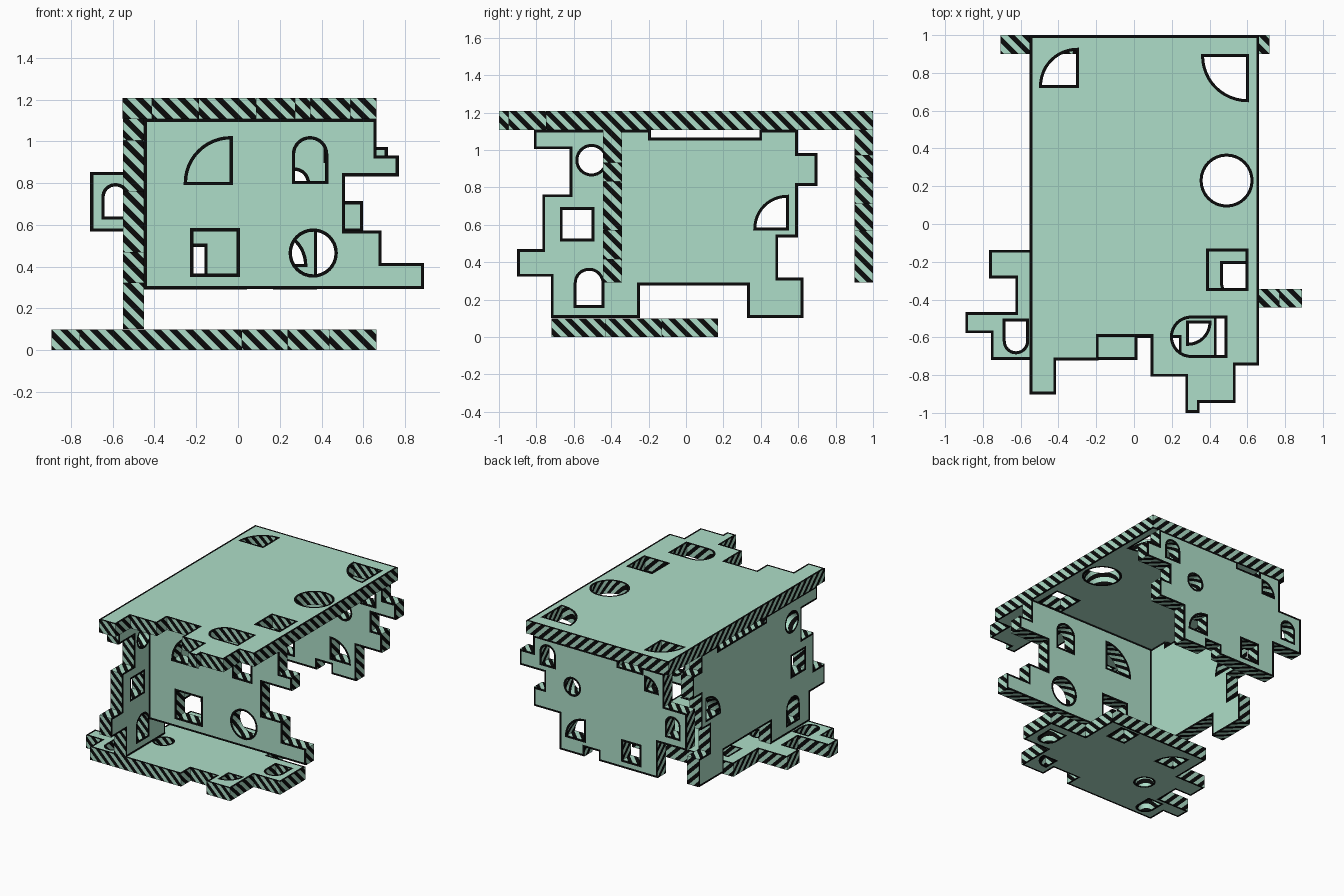
import bpy, bmesh, math
from mathutils import Matrix, Vector
from mathutils.geometry import tessellate_polygon

if "Cube" in bpy.data.objects:
    bpy.data.objects.remove(bpy.data.objects["Cube"])


def material(name, col):
    m = bpy.data.materials.new(name)
    m.diffuse_color = (*col, 1)
    m.use_nodes = True
    m.node_tree.nodes["Principled BSDF"].inputs["Base Color"].default_value = m.diffuse_color
    return m


GREEN = material("sage green", (0.42, 0.73, 0.58))
BLACK = material("ink black", (0.003, 0.003, 0.003))
LINE, BAND = 0.015, 0.022          # ink line width, width of the rim hatching


def steps(start, moves):
    """Stair-stepped outline: alternate horizontal / vertical target values."""
    pts, p, axis = [tuple(start)], list(start), 0
    for m in moves:
        p[axis] = m
        pts.append(tuple(p))
        axis = 1 - axis
    return pts


def arc(cx, cy, r, a0, a1, n):
    return [(cx + r * math.cos(math.radians(a0 + (a1 - a0) * i / n)),
             cy + r * math.sin(math.radians(a0 + (a1 - a0) * i / n))) for i in range(n + 1)]


def circle(cx, cy, r):
    return arc(cx, cy, r, 0, 360, 32)[:-1]


def quarter(cx, cy, r, a):
    return [(cx, cy)] + arc(cx, cy, r, a, a + 90, 12)


def rect(x0, x1, y0, y1):
    return [(x0, y0), (x1, y0), (x1, y1), (x0, y1)]


def arch(cx, base, width, length, turn=0):
    """Round-ended opening; cx, base is the middle of the flat end."""
    r = width / 2
    pts = [(-r, 0), (r, 0)] + arc(0, length - r, r, 0, 180, 16)
    c, s = math.cos(math.radians(turn)), math.sin(math.radians(turn))
    return [(cx + c * x - s * y, base + s * x + c * y) for x, y in pts]


def offset(pts, d):
    """Grow (d > 0) or shrink a closed loop with mitred corners."""
    v = [Vector(p) for p in pts]
    n = len(v)
    area = sum(v[i - 1].cross(v[i]) for i in range(n))
    d = d if area > 0 else -d
    out = []
    for i in range(n):
        a, b = (v[i] - v[i - 1]).normalized(), (v[(i + 1) % n] - v[i]).normalized()
        na, nb = Vector((a.y, -a.x)), Vector((b.y, -b.x))
        out.append(v[i] + (na + nb) * (d / (1 + na.dot(nb))))
    return out


def plate(name, axes, centre, outline, holes):
    """Plate 0.1 thick: green faces, black line round every edge, hatched rims."""
    bm = bmesh.new()
    edges = [offset(outline, 0.003)] + [offset(h, -0.006) for h in holes]
    inner = [offset(edges[0], -LINE)] + [offset(h, LINE + 0.001) for h in edges[1:]]

    def face(vs, index):
        try:
            bm.faces.new(vs).material_index = index
        except ValueError:
            pass

    sides = []
    for w in (-0.05, 0.05):
        outer_v = [[bm.verts.new((p.x, p.y, w)) for p in lp] for lp in edges]
        inner_v = [[bm.verts.new((p.x, p.y, w)) for p in lp] for lp in inner]
        flat = [v for lp in inner_v for v in lp]
        for tri in tessellate_polygon([[v.co for v in lp] for lp in inner_v]):
            face([flat[i] for i in tri], 0)
        for o, q in zip(outer_v, inner_v):
            for i in range(len(o)):
                face((o[i - 1], o[i], q[i], q[i - 1]), 1)
        sides.append(outer_v)
    for lo, hi in zip(*sides):
        for i in range(len(lo)):
            face((lo[i - 1], lo[i], hi[i], hi[i - 1]), 2)
    bmesh.ops.recalc_face_normals(bm, faces=bm.faces[:])
    rot = Matrix([Vector(a) for a in axes]).transposed().to_4x4()
    bm.transform(Matrix.Translation(centre) @ rot)

    # diagonal hatching cut into the rims
    no = Vector((1, 1, 1)).normalized()
    ds = [v.co.dot(no) for v in bm.verts]
    for k in range(math.ceil(min(ds) / BAND), math.ceil(max(ds) / BAND)):
        rim = [f for f in bm.faces if f.material_index == 2]
        geom = rim + list({e for f in rim for e in f.edges}) + list({v for f in rim for v in f.verts})
        bmesh.ops.bisect_plane(bm, geom=geom, dist=1e-5, plane_co=no * (k * BAND), plane_no=no)
    for f in bm.faces:
        if f.material_index == 2:
            f.material_index = math.floor(f.calc_center_median().dot(no) / BAND) % 2

    me = bpy.data.meshes.new(name)
    bm.to_mesh(me)
    bm.free()
    me.materials.append(GREEN)
    me.materials.append(BLACK)
    bpy.context.collection.objects.link(bpy.data.objects.new(name, me))


X, Y, Z, NY = (1, 0, 0), (0, 1, 0), (0, 0, 1), (0, -1, 0)

# roof: stepped front edge
plate("roof", (X, Y, Z), (0, 0, 1.157),
      steps((-0.55, -0.9), [-0.415, -0.72, -0.19, -0.595, 0.09, -0.805, 0.275, -0.997,
                            0.345, -0.945, 0.535, -0.745, 0.66, 0.997, -0.55]),
      [quarter(-0.30, 0.73, 0.193, 90), quarter(0.60, 0.89, 0.235, 180),
       circle(0.49, 0.23, 0.133), rect(0.39, 0.595, -0.345, -0.14),
       arch(0.485, -0.597, 0.205, 0.285, 90)])

# floor
plate("floor", (X, Y, Z), (0, 0, 0.05),
      steps((-0.755, -0.717), [0.015, -0.6, 0.24, -0.717, 0.435, -0.43, 0.66, -0.13,
                               0.34, 0.167, -0.52, -0.14, -0.765, -0.285, -0.625, -0.47,
                               -0.89, -0.575, -0.755]),
      [arch(-0.625, -0.51, 0.12, 0.17, 180), arch(0.533, -0.205, 0.135, 0.175, 180),
       quarter(0.285, -0.52, 0.115, 270), circle(-0.39, -0.35, 0.07),
       quarter(-0.42, -0.07, 0.16, 0), rect(0.08, 0.23, -0.015, 0.135)])

# side wall
plate("side_wall", (Y, Z, X), (-0.5, 0, 0),
      steps((-0.72, 0.105), [-0.25, 0.278, 0.33, 0.105, 0.625, 0.315, 0.49, 0.535, 0.595,
                             0.81, 0.70, 0.98, 0.595, 1.105, 0.395, 1.063, -0.19, 1.105,
                             -0.81, 1.007, -0.62, 0.76, -0.765, 0.467, -0.90, 0.325, -0.72]),
      [circle(-0.505, 0.945, 0.077), rect(-0.665, -0.50, 0.52, 0.685),
       arch(-0.518, 0.165, 0.145, 0.195), quarter(0.54, 0.58, 0.17, 90)])

# middle wall
plate("middle_wall", (X, Z, NY), (0, -0.393, 0),
      steps((-0.447, 0.295), [0.887, 0.415, 0.685, 0.57, 0.51, 0.835, 0.767, 0.93,
                              0.66, 1.105, -0.447]),
      [quarter(-0.035, 0.80, 0.215, 90), arch(0.345, 0.805, 0.155, 0.21),
       rect(-0.22, 0.0, 0.36, 0.575), circle(0.36, 0.465, 0.108)])

# back wall
plate("back_wall", (X, Z, NY), (0, 0.95, 0),
      steps((-0.455, 0.293), [0.04, 0.365, 0.17, 0.293, 0.375, 0.57, 0.595, 0.71, 0.505,
                              0.855, 0.714, 0.97, 0.60, 1.105, -0.12, 1.06, -0.325, 1.105,
                              -0.51, 0.85, -0.705, 0.57, -0.455]),
      [arch(0.48, 0.905, 0.12, 0.155), circle(0.27, 0.80, 0.065),
       quarter(-0.353, 0.94, 0.105, 90), quarter(0.162, 0.407, 0.16, 0),
       rect(-0.31, -0.155, 0.345, 0.50), arch(-0.587, 0.635, 0.115, 0.155)])
